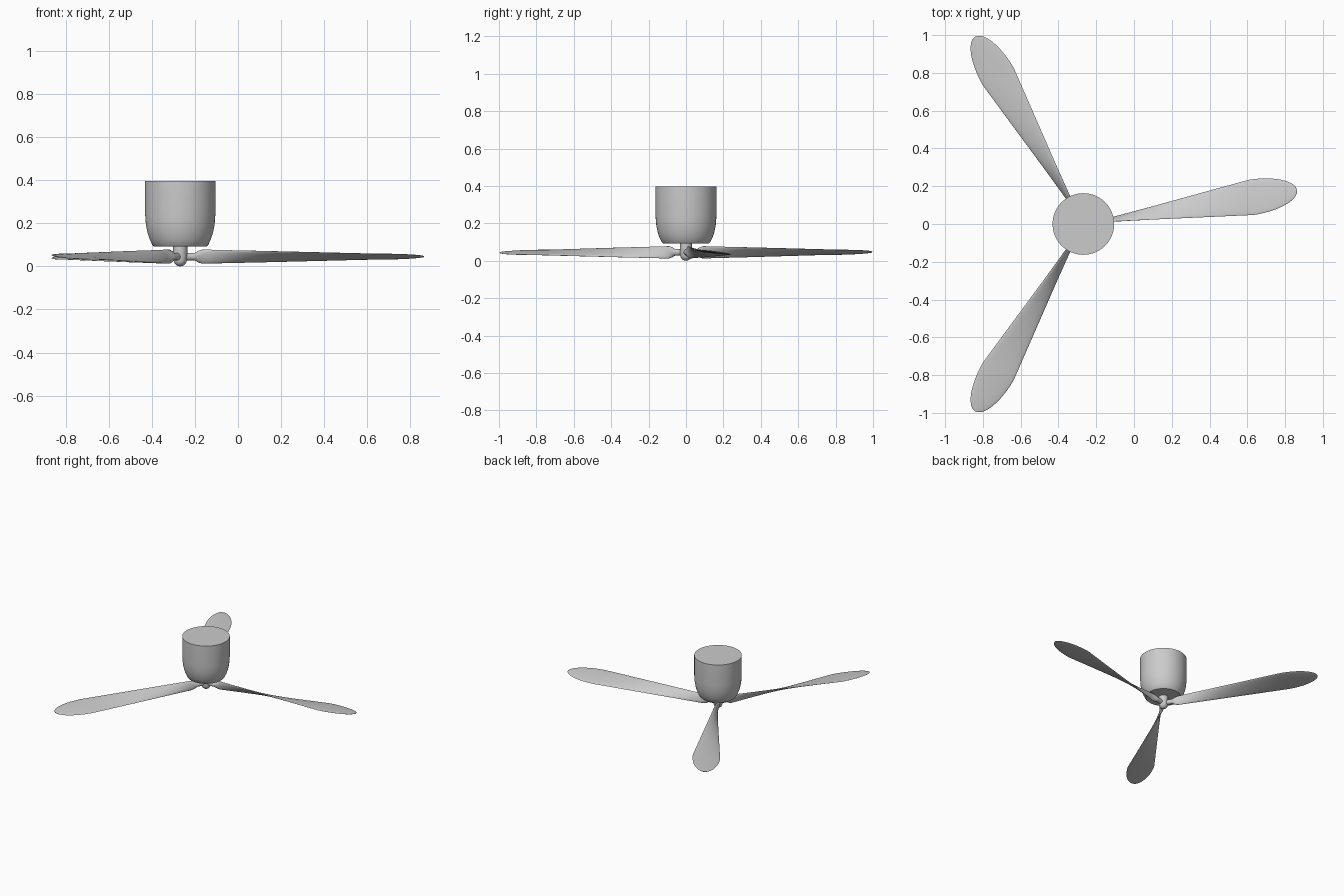
import bpy, bmesh, math
from mathutils import Matrix

if "Cube" in bpy.data.objects:
    bpy.data.objects.remove(bpy.data.objects["Cube"])

HUB_X = -0.268      # rotation axis position
BLADE_Z = 0.045     # height of blade centre line


def finish(name, bm, angle=35):
    bmesh.ops.recalc_face_normals(bm, faces=bm.faces)
    me = bpy.data.meshes.new(name)
    bm.to_mesh(me)
    bm.free()
    ob = bpy.data.objects.new(name, me)
    bpy.context.collection.objects.link(ob)
    bpy.ops.object.select_all(action='DESELECT')
    ob.select_set(True)
    bpy.context.view_layer.objects.active = ob
    bpy.ops.object.shade_smooth_by_angle(angle=math.radians(angle))
    return ob


def loft(bm, rings):
    """Skin a list of closed rings of points and cap both ends."""
    loops = [[bm.verts.new(p) for p in ring] for ring in rings]
    n = len(loops[0])
    for a, b in zip(loops, loops[1:]):
        for i in range(n):
            j = (i + 1) % n
            bm.faces.new((a[i], a[j], b[j], b[i]))
    bm.faces.new(loops[0])
    bm.faces.new(loops[-1])


def lathe(name, profile, sides=64):
    bm = bmesh.new()
    turn = [2 * math.pi * i / sides for i in range(sides)]
    loft(bm, [[(r * math.cos(t), r * math.sin(t), z) for t in turn] for r, z in profile])
    ob = finish(name, bm)
    ob.location.x = HUB_X
    return ob


def section(r, v, z, thick, sides=24):
    """Elliptic blade section at radius r; (v, z) is the half chord."""
    length = math.hypot(v, z)
    nv, nz = -z / length, v / length
    pts = []
    for i in range(sides):
        t = 2 * math.pi * i / sides
        c, s = math.cos(t), math.sin(t) * thick
        pts.append((r, v * c + nv * s, z * c + nz * s))
    return pts


def blade(name, degrees):
    # round stub flaring into the steep blade root
    rings = [section(0.015, 0.0005, -0.017, 0.017),
             section(0.068, 0.0005, -0.017, 0.017),
             section(0.085, 0.002, -0.027, 0.014),
             section(0.105, 0.005, -0.033, 0.008)]
    # straight twisted part
    for i in range(1, 25):
        k = i / 24
        rings.append(section(0.105 + 0.795 * k, 0.005 + 0.089 * k,
                             -0.033 + 0.020 * k, 0.008 - 0.002 * k))
    # rounded tip
    for i in range(1, 15):
        a = math.radians(88) * i / 14
        c = math.cos(a)
        rings.append(section(0.90 + 0.245 * math.sin(a), 0.094 * c, -0.013 * c,
                             0.002 + 0.004 * c))
    bm = bmesh.new()
    loft(bm, rings)
    ob = finish(name, bm, 50)
    ob.matrix_world = (Matrix.Translation((HUB_X, 0, BLADE_Z))
                       @ Matrix.Rotation(math.radians(degrees), 4, 'Z'))
    return ob


# motor housing
lathe("motor_housing", [(0.122, 0.092), (0.130, 0.10), (0.142, 0.125), (0.152, 0.155),
                        (0.159, 0.19), (0.163, 0.24), (0.163, 0.397)])

# shaft with domed end
dome = [(0.031 * math.sin(a), 0.032 - 0.032 * math.cos(a))
        for a in (math.radians(d) for d in range(6, 91, 12))]
lathe("hub_shaft", dome + [(0.033, 0.045), (0.033, 0.095)], 40)

# three blades
for n, deg in enumerate((9, 120, 240), 1):
    blade(f"blade_{n}", deg)
